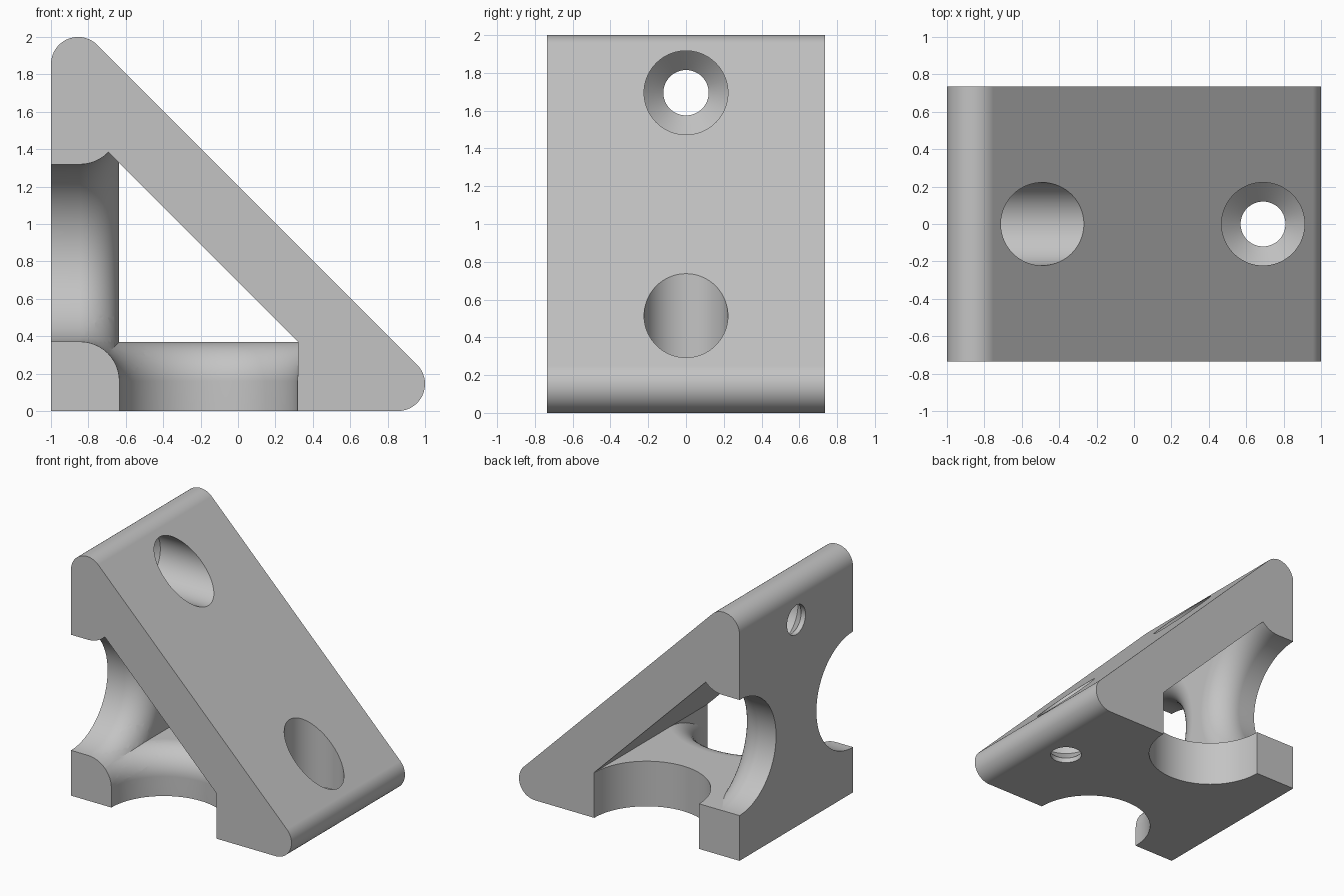
import bpy, bmesh, math
from mathutils import Vector

if "Cube" in bpy.data.objects:
    bpy.data.objects.remove(bpy.data.objects["Cube"])

HALF = 0.735           # half depth in y
IN_X, IN_Z = -0.635, 0.37   # inner faces of wall and base
BAR = 0.69             # underside of sloped bar: x + z = BAR
FILLET = 0.21

grey = bpy.data.materials.new("bracket grey")
grey.diffuse_color = (0.55, 0.55, 0.55, 1)
grey.use_nodes = True
grey.node_tree.nodes["Principled BSDF"].inputs["Base Color"].default_value = grey.diffuse_color


def make(name, bm):
    bmesh.ops.recalc_face_normals(bm, faces=bm.faces[:])
    me = bpy.data.meshes.new(name)
    bm.to_mesh(me)
    bm.free()
    me.materials.append(grey)
    ob = bpy.data.objects.new(name, me)
    bpy.context.collection.objects.link(ob)
    return ob


def prism(name, pts, half):
    """Extrude an xz outline along y."""
    bm = bmesh.new()
    rings = [[bm.verts.new((x, y, z)) for x, z in pts] for y in (-half, half)]
    bm.faces.new(rings[0])
    bm.faces.new(rings[1])
    n = len(pts)
    for i in range(n):
        j = (i + 1) % n
        bm.faces.new((rings[0][i], rings[0][j], rings[1][j], rings[1][i]))
    return make(name, bm)


def revolve(name, prof, centre, axis, clips=(), seg=72):
    """Turn (position, radius) pairs about an x or z axis, then trim by planes."""
    bm = bmesh.new()
    rings = []
    for t, r in prof:
        ring = []
        for i in range(seg):
            a = 2 * math.pi * i / seg
            u, v = r * math.cos(a), r * math.sin(a)
            p = (t, centre[0] + v, centre[1] + u) if axis == 'x' else (centre[0] + u, centre[1] + v, t)
            ring.append(bm.verts.new(p))
        rings.append(ring)
    for a, b in zip(rings, rings[1:]):
        for i in range(seg):
            j = (i + 1) % seg
            bm.faces.new((a[i], a[j], b[j], b[i]))
    bm.faces.new(rings[0])
    bm.faces.new(rings[-1])
    bmesh.ops.recalc_face_normals(bm, faces=bm.faces[:])
    for co, no in clips:   # the side the normal points to is removed
        bmesh.ops.bisect_plane(bm, geom=bm.verts[:] + bm.edges[:] + bm.faces[:], dist=1e-6,
                               plane_co=co, plane_no=Vector(no).normalized(), clear_outer=True)
        bmesh.ops.holes_fill(bm, edges=[e for e in bm.edges if e.is_boundary], sides=0)
    return make(name, bm)


def boolean(ob, cutter, op='DIFFERENCE'):
    m = ob.modifiers.new("cut", 'BOOLEAN')
    m.operation, m.solver, m.object = op, 'EXACT', cutter
    bpy.context.view_layer.objects.active = ob
    bpy.ops.object.modifier_apply(modifier=m.name)


def arc(cx, cz, r, a0, a1, n=18):
    return [(cx + r * math.cos(math.radians(a0 + (a1 - a0) * i / n)),
             cz + r * math.sin(math.radians(a0 + (a1 - a0) * i / n))) for i in range(n + 1)]


def flare(start, end, r, inner):
    """Straight bore opening with a rounded lip toward the inner face."""
    pts = [(start, r)]
    for i in range(13):
        a = math.radians(90 * i / 12)
        pts.append((inner - FILLET + FILLET * math.sin(a), r + FILLET * (1 - math.cos(a))))
    return pts + [(end, r + FILLET)]


# Body outline with rounded tips
body = prism("corner_bracket", [(-1, 0)] + arc(0.855, 0.145, 0.145, -90, 45)
             + arc(-0.855, 1.855, 0.145, 45, 180), HALF)

# Triangular window
cutters = [prism("window_cutter", [(IN_X, IN_Z), (BAR - IN_Z, IN_Z), (IN_X, BAR - IN_X)], 1.0)]

# Scoops in wall and base
bar_clip = ((BAR, 0, 0), (1, 0, 1))
above_base = ((0, 0, IN_Z), (0, 0, -1))
beyond_wall = ((IN_X, 0, 0), (-1, 0, 0))
before_bar = ((0.321, 0, 0), (1, 0, 0))
wall_prof = flare(-1.1, -0.5, 0.474, IN_X)
base_prof = flare(-0.1, 0.5, 0.476, IN_Z)
wall_c, base_c = 0.845, -0.158
for y in (-HALF, HALF):
    cutters.append(revolve("wall_scoop", wall_prof, (y, wall_c), 'x', [bar_clip, above_base]))
cutters.append(revolve("base_scoop_front", base_prof, (base_c, -HALF), 'z',
                       [bar_clip, before_bar, beyond_wall]))
cutters.append(revolve("base_scoop_back", [(-0.1, 0.476), (IN_Z + 0.0005, 0.476)],
                       (base_c, HALF), 'z'))

# Rounded front corner where both scoops meet
corner = revolve("corner_round", wall_prof, (-HALF, wall_c), 'x', [bar_clip])
other = revolve("corner_helper", base_prof, (base_c, -HALF), 'z', [bar_clip, before_bar])
boolean(corner, other, 'INTERSECT')
bpy.data.objects.remove(other)
cutters.append(corner)

# Countersunk screw holes
screw = [(-0.1, 0.12), (0.04, 0.12), (0.14, 0.222), (1.5, 0.222)]
cutters.append(revolve("base_screw_hole", screw, (0.69, 0), 'z'))
cutters.append(revolve("wall_screw_hole", [(t - 1, r) for t, r in screw], (0, 1.695), 'x'))

for c in cutters:
    boolean(body, c)
    bpy.data.objects.remove(c)

# Smooth the curved faces
bpy.ops.object.select_all(action='DESELECT')
body.select_set(True)
bpy.context.view_layer.objects.active = body
bpy.ops.object.shade_smooth_by_angle(angle=math.radians(25))
wn = body.modifiers.new("even_shading", 'WEIGHTED_NORMAL')
wn.keep_sharp = True
